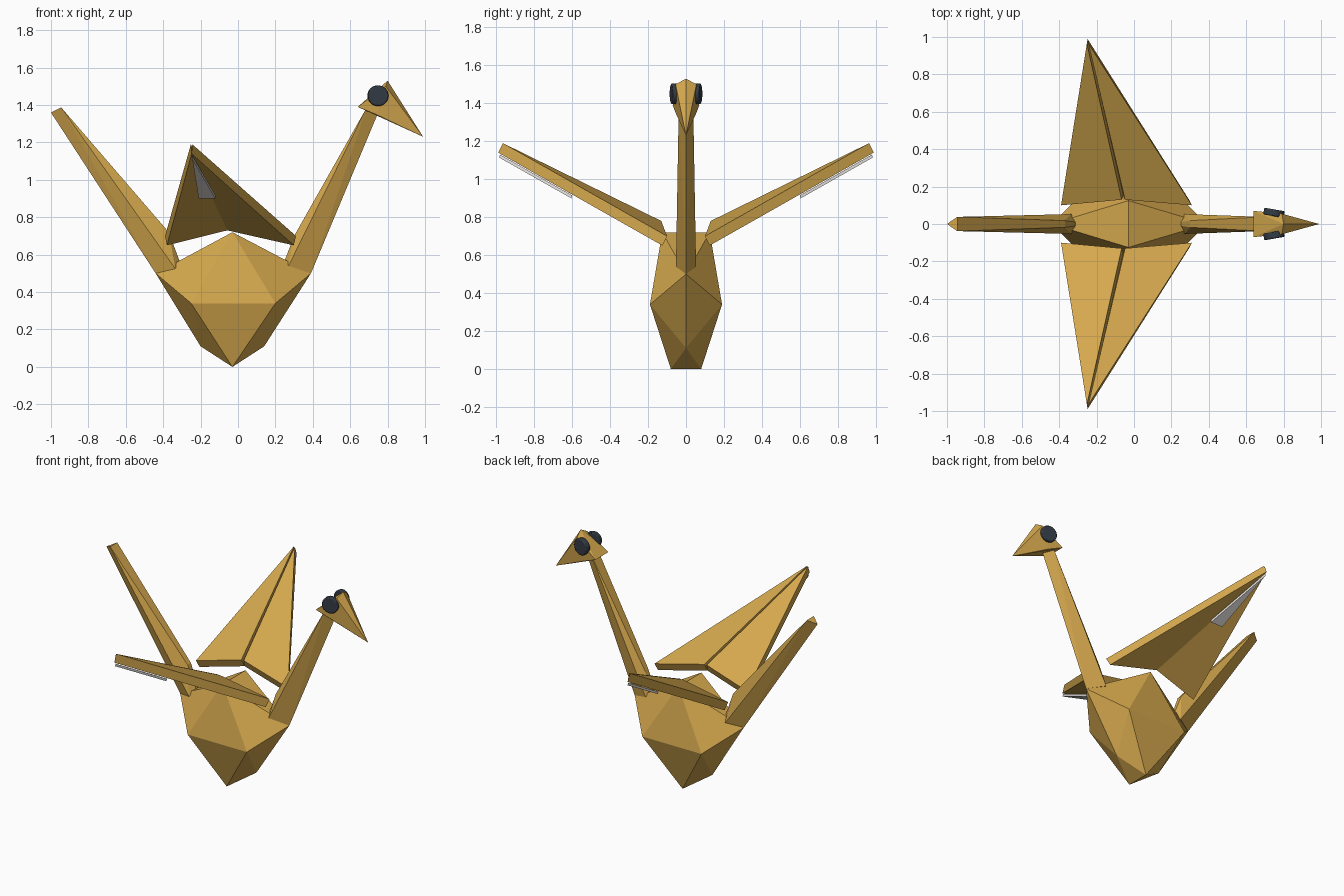
import bpy, bmesh, math
from mathutils import Vector

if "Cube" in bpy.data.objects:
    bpy.data.objects.remove(bpy.data.objects["Cube"])


def material(name, rgb):
    m = bpy.data.materials.new(name)
    m.diffuse_color = (*rgb, 1)
    m.use_nodes = True
    m.node_tree.nodes["Principled BSDF"].inputs["Base Color"].default_value = m.diffuse_color
    return m


GOLD = material("gold paper", (0.66, 0.39, 0.075))
WHITE = material("white tip", (0.78, 0.75, 0.72))
DARK = material("dark eye", (0.035, 0.045, 0.06))


def finish(name, bm, mat):
    bmesh.ops.recalc_face_normals(bm, faces=bm.faces)
    me = bpy.data.meshes.new(name)
    bm.to_mesh(me)
    bm.free()
    me.materials.append(mat)
    ob = bpy.data.objects.new(name, me)
    bpy.context.collection.objects.link(ob)
    return ob


def hull(name, half, mat):
    """Faceted solid around points given for y >= 0, mirrored across y."""
    bm = bmesh.new()
    for x, y, z in half:
        for s in ((1, -1) if y else (1,)):
            bm.verts.new((x, s * y, z))
    res = bmesh.ops.convex_hull(bm, input=bm.verts)
    junk = {v for v in res["geom_interior"] if isinstance(v, bmesh.types.BMVert)}
    bmesh.ops.delete(bm, geom=list(junk), context='VERTS')
    bmesh.ops.dissolve_limit(bm, angle_limit=0.01, verts=bm.verts, edges=bm.edges)
    return finish(name, bm, mat)


def slab(name, top, bottom, mat):
    """Triangular plate between a top and a bottom outline."""
    bm = bmesh.new()
    t = [bm.verts.new(p) for p in top]
    b = [bm.verts.new(p) for p in bottom]
    bm.faces.new(t)
    bm.faces.new(b[::-1])
    for i in range(3):
        j = (i + 1) % 3
        bm.faces.new((t[i], b[i], b[j], t[j]))
    return finish(name, bm, mat)


# Folded body
hull("body", [(-0.03, 0.125, 0.72), (-0.44, 0, 0.50), (0.39, 0, 0.50),
              (-0.25, 0.19, 0.34), (0.20, 0.19, 0.34),
              (-0.20, 0, 0.11), (0.14, 0, 0.11), (-0.03, 0.08, 0.0)], GOLD)

# Tail, neck and head
hull("tail", [(-1.0, 0, 1.36), (-0.945, 0.038, 1.387), (-0.44, 0, 0.50),
              (-0.335, 0.053, 0.525), (-0.37, 0.018, 0.72), (-0.31, 0.01, 0.56)], GOLD)
hull("neck", [(0.75, 0, 1.36), (0.69, 0.038, 1.39), (0.39, 0, 0.50),
              (0.27, 0.053, 0.54), (0.30, 0.018, 0.70), (0.25, 0.01, 0.57)], GOLD)
hull("head", [(0.64, 0.07, 1.39), (0.80, 0, 1.53), (0.79, 0.055, 1.50),
              (0.74, 0.055, 1.35), (0.99, 0, 1.23)], GOLD)

for side, s in (("left", 1), ("right", -1)):
    # Wing: two panels with a narrow groove along the crease
    drop = Vector((0, 0.024 * s, -0.05))
    for part, corner, root_x, tip_x, in_x in (
            ("rear", -0.39, -0.066, -0.252, 0.01), ("front", 0.31, -0.048, -0.244, -0.012)):
        top = [Vector((corner, 0.10 * s, 0.70)), Vector((root_x, 0.13 * s, 0.78)),
               Vector((tip_x, 0.965 * s, 1.19))]
        bottom = [top[0] + drop + Vector((in_x, 0, 0)),
                  Vector((-0.057, 0.13 * s, 0.78)) + drop,
                  Vector((-0.248, 0.965 * s, 1.19)) + drop]
        slab(f"{side}_wing_{part}", top, bottom, GOLD)

    # Pale plate under the wing tip
    top = [Vector((-0.245, 0.98 * s, 1.13)), Vector((-0.21, 0.60 * s, 0.915)),
           Vector((-0.12, 0.60 * s, 0.915))]
    slab(f"{side}_wing_tip_plate", top,
         [p + Vector((0, 0.004 * s, -0.016)) for p in top], WHITE)

    # Round eye, turned slightly forward
    bpy.ops.mesh.primitive_cylinder_add(
        vertices=32, radius=0.055, depth=0.036, location=(0.748, 0.06 * s, 1.45),
        rotation=(math.radians(90), 0, math.radians(-10 * s)))
    eye = bpy.context.object
    eye.name = f"{side}_eye"
    eye.data.materials.append(DARK)
    bevel = eye.modifiers.new("soft_rim", 'BEVEL')
    bevel.width = 0.006
    bevel.segments = 2
    bpy.ops.object.shade_smooth_by_angle()
